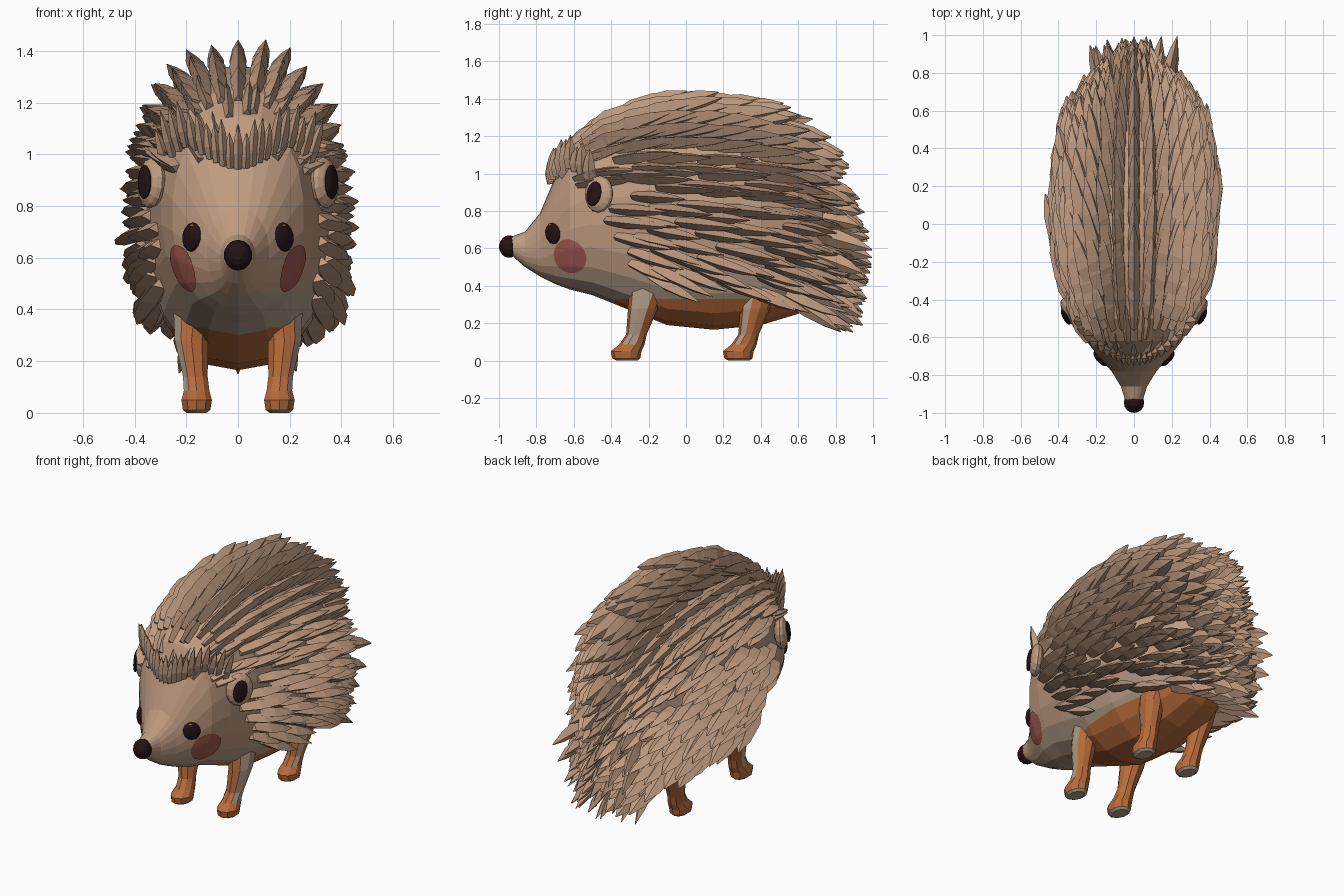
import bpy, bmesh, math, random
from mathutils import Vector, Matrix
from mathutils.bvhtree import BVHTree

random.seed(4)
if "Cube" in bpy.data.objects:
    bpy.data.objects.remove(bpy.data.objects["Cube"], do_unlink=True)


def material(name, rgb):
    m = bpy.data.materials.new(name)
    m.use_nodes = True
    m.diffuse_color = (*rgb, 1)
    m.node_tree.nodes["Principled BSDF"].inputs["Base Color"].default_value = (*rgb, 1)
    return m


TAN = material("tan", (0.52, 0.33, 0.22))
BEIGE = material("beige", (0.46, 0.34, 0.25))
ORANGE = material("orange", (0.48, 0.15, 0.045))
DARK = material("dark_brown", (0.018, 0.006, 0.007))
PINK = material("blush_pink", (0.36, 0.10, 0.08))


def finish(bm, name, mats):
    bmesh.ops.recalc_face_normals(bm, faces=bm.faces)
    me = bpy.data.meshes.new(name)
    bm.to_mesh(me)
    bm.free()
    for m in mats:
        me.materials.append(m)
    ob = bpy.data.objects.new(name, me)
    bpy.context.collection.objects.link(ob)
    return ob


def loft(bm, rings):
    """Skin a list of closed point rings and cap both ends."""
    loops = [[bm.verts.new(p) for p in r] for r in rings]
    n = len(loops[0])
    for a, b in zip(loops, loops[1:]):
        for i in range(n):
            bm.faces.new((a[i], a[(i + 1) % n], b[(i + 1) % n], b[i]))
    bm.faces.new(loops[0])
    bm.faces.new(loops[-1])


def lerp_table(table, t):
    if t <= table[0][0]:
        return table[0][1:]
    for a, b in zip(table, table[1:]):
        if t <= b[0]:
            f = (t - a[0]) / (b[0] - a[0])
            return [p + (q - p) * f for p, q in zip(a[1:], b[1:])]
    return table[-1][1:]


# Body sections: y, underside z, top z, half width
BODY = [(-.94, .57, .66, .045), (-.86, .50, .69, .07), (-.78, .45, .79, .12),
        (-.70, .41, .98, .19), (-.62, .38, 1.15, .255), (-.5, .35, 1.25, .30),
        (-.3, .27, 1.32, .34), (-.1, .19, 1.345, .365), (.15, .165, 1.335, .365),
        (.4, .19, 1.27, .325), (.6, .25, 1.09, .25), (.73, .33, .91, .165), (.82, .45, .70, .07)]


def skin(y, a):
    """Point on the body at station y, angle a measured from the top."""
    lo, hi, w = lerp_table(BODY, y)
    s, c = math.sin(a), math.cos(a)
    return Vector((w * math.copysign(abs(s) ** .85, s), y,
                   (lo + hi) / 2 + (hi - lo) / 2 * math.copysign(abs(c) ** .95, c)))


# Body, cut cleanly along the colour borders
bm = bmesh.new()
loft(bm, [[skin(r[0], math.tau * i / 22) for i in range(22)] for r in BODY])
bmesh.ops.recalc_face_normals(bm, faces=bm.faces)
surface = BVHTree.FromBMesh(bm)
for co, no in (((0, 0, .33), (0, 0, 1)), ((0, 0, .47), (0, 0, 1)), ((0, -.38, 0), (0, 1, 0))):
    bmesh.ops.bisect_plane(bm, geom=bm.verts[:] + bm.edges[:] + bm.faces[:],
                           plane_co=co, plane_no=no)
for f in bm.faces:
    c = f.calc_center_median()
    f.material_index = 2 if c.z < .33 and c.y > -.38 else 1 if c.z < .47 else 0
finish(bm, "body", (TAN, BEIGE, ORANGE))

# Legs: y, z, x, half width, half depth
LEG = [(-.19, .42, .165, .09, .11), (-.23, .28, .18, .068, .08), (-.265, .14, .165, .05, .055),
       (-.29, .085, .16, .052, .068), (-.32, .05, .16, .062, .082), (-.32, .012, .16, .056, .075),
       (-.315, 0, .16, .04, .055)]
for place, shift, back_limit in (("front", 0, .3), ("hind", .6, -.2)):
    for side, sx in (("left", 1), ("right", -1)):
        bm = bmesh.new()
        loft(bm, [[(sx * (x + rx * math.cos(t)), y + shift + ry * math.sin(t), z)
                   for t in (math.tau * (i + .5) / 10 for i in range(10))]
                  for y, z, x, rx, ry in LEG])
        bmesh.ops.recalc_face_normals(bm, faces=bm.faces)
        for f in bm.faces:
            n, c = f.normal, f.calc_center_median()
            outer = n.x * sx > .5 and n.y < back_limit and c.z > .08
            f.material_index = 1 if outer or n.z < -.6 else 0
        finish(bm, f"{place}_leg_{side}", (ORANGE, BEIGE))


def lens(name, centre, normal, size, mat, roll=0):
    """Flattened ball whose thin axis follows the normal."""
    bm = bmesh.new()
    bmesh.ops.create_uvsphere(bm, u_segments=14, v_segments=8, radius=1)
    turn = Vector(normal).to_track_quat('Z', 'Y').to_matrix().to_4x4()
    bm.transform(Matrix.Translation(centre) @ turn @ Matrix.Rotation(roll, 4, 'Z')
                 @ Matrix.Diagonal((*size, 1)))
    finish(bm, name, (mat,))


def blush(name, x, z, radius):
    """Thin round plate that hugs the cheek."""
    hit, n, _, _ = surface.ray_cast(Vector((x, -2, z)), Vector((0, 1, 0)))
    turn = n.to_track_quat('Z', 'Y')
    bm = bmesh.new()
    bmesh.ops.create_grid(bm, x_segments=14, y_segments=14, size=1)
    for v in bm.verts:
        # Round the square grid into a disc
        u, w = v.co.x, v.co.y
        p = Vector((u * math.sqrt(1 - w * w / 2), w * math.sqrt(1 - u * u / 2), 0)) * radius
        q, qn, _, _ = surface.find_nearest(hit + turn @ p)
        v.co = q + qn * .005
    ob = finish(bm, name, (PINK,))
    if ob.data.polygons[0].normal.dot(n) < 0:
        ob.data.flip_normals()


# Face: nose, eyes, cheeks and ears
EAR = Vector((.335, -.465, .89))
lens("nose", (0, -.945, .61), (0, -1, .1), (.055, .06, .055), DARK)
for side, sx in (("left", 1), ("right", -1)):
    hit, n, _, _ = surface.ray_cast(Vector((sx * .178, -2, .68)), Vector((0, 1, 0)))
    lens(f"eye_{side}", hit, n, (.05, .058, .022), DARK, sx * .45)
    lid = hit + n * .014 + Vector((-sx * .012, 0, .043))
    lens(f"eyelid_{side}", lid, n, (.02, .008, .008), ORANGE)
    blush(f"cheek_{side}", sx * .218, .555, .097)
    facing = Vector((sx * .86, -.5, .08)).normalized()
    ear = Vector((sx * EAR.x, EAR.y, EAR.z))
    lens(f"ear_{side}", ear, facing, (.085, .1, .04), TAN)
    lens(f"inner_ear_{side}", ear + facing * .031 + Vector((0, -.012, 0)), facing,
         (.045, .068, .015), DARK, -sx * .2)

# Quills: leaf-shaped blades, standing edge-on to the skin and swept back
LOWER_EDGE = [(-.70, .95), (-.5, .93), (-.42, .62), (-.3, .47), (0, .40),
              (.45, .36), (.6, .30), (.8, .3)]
BLADE = ((0, .75), (.35, 1), (.72, .68), (1, .06))


def quill(bm, base, along, normal, length, depth, thick):
    across = along.cross(normal).normalized()
    up = across.cross(along).normalized()
    if up.dot(normal) < 0:
        up = -up
    rings = []
    for t, w in BLADE:
        c = base + along * (length * t) - up * (.02 * t * t)
        rings.append([c + up * depth * w, c + across * thick * w,
                      c - up * depth * w, c - across * thick * w])
    loft(bm, rings)


bm = bmesh.new()
ROWS = 17
for row in range(ROWS):
    # Rows crowd together where the back is steep, at the brow and rump
    t = row / (ROWS - 1)
    y0 = -.69 + 1.5 * (.45 * t + .55 * (.5 - .5 * math.cos(math.pi * t)))
    cols = max(13, int(33 * min(1, lerp_table(BODY, y0)[2] / .26)))
    for col in range(cols):
        a = math.radians(160) * (2 * (col + .5) / cols - 1)
        # Neat ridges along the crown, looser down the flanks
        flank = abs(a) > .9
        if flank:
            a += .08 * (row % 2) + random.uniform(-.05, .05)
        y = y0 + random.uniform(-.03, .03)
        p = skin(y, a)
        if p.z < lerp_table(LOWER_EDGE, y)[0]:
            continue
        if (Vector((abs(p.x), p.y, p.z)) - EAR).length < .085:
            continue
        back = (skin(y + .04, a) - skin(y - .04, a)).normalized()
        around = (skin(y, a + .05) - skin(y, a - .05)).normalized()
        n = back.cross(around).normalized()
        lo, hi, _ = lerp_table(BODY, y)
        if n.dot(p - Vector((0, y, (lo + hi) / 2))) < 0:
            n = -n
        droop = .06 + max(0, .75 - p.z) * .9
        lift = random.uniform(.24, .38) if flank else random.uniform(.32, .42)
        along = Vector((0, .6, -droop)) + back * .4 + n * lift
        along.normalize()
        # The rump outline rounds off towards the sides and top
        limit = 1 - 3 * p.x ** 2 - .38 * (p.z - .55) ** 2
        length = (.25 if y < -.45 else .33) * random.uniform(.85, 1.12)
        length = min(length, (limit - p.y) / max(along.y, .2) * random.uniform(.9, 1))
        if length < .08:
            continue
        size = (.85 if y < -.5 else 1) * min(1, .4 + length * 2.2)
        quill(bm, p - n * .01, along, n, length, .062 * size, .033 * size)

# Rump cap: whorls of quills closing the back end
for ring, count in ((.0, 1), (.05, 6), (.11, 10), (.17, 14)):
    for i in range(count):
        t = math.tau * (i + ring * 5) / count
        u, w = math.cos(t) * ring, math.sin(t) * ring * 1.5
        p = Vector((u, .79 - ring * .5, .58 + w))
        d = Vector((u * 1.6, 1, -.3 + w * .9)).normalized()
        length = (.998 - 1.2 * ring * ring - p.y) / d.y * random.uniform(.86, 1)
        if i == 0:
            length = (.998 - p.y) / d.y
        quill(bm, p, d, Vector((u, .3, 1)), length, .05, .035)

# Tail tuft hanging behind the hind legs
for i in range(14):
    u = (i % 7 - 3) / 3
    p = Vector((u * .17, .61 - .06 * u * u, .33 + .09 * (i // 7)))
    d = Vector((u * .2, 1, -.55 + .12 * (i // 7))).normalized()
    quill(bm, p, d, Vector((0, .5, 1)), .31 * random.uniform(.8, 1.1), .04, .035)

# Fringe standing up along the brow
for i in range(21):
    u = (i - 10) / 10
    p = skin(-.715 + .2 * u * u, u * 1.2)
    p.z = max(p.z, .9)
    d = Vector((u * .3, -.12, 1)).normalized()
    quill(bm, p, d, Vector((0, -1, .2)), .16 * random.uniform(.8, 1.2), .035, .021)
finish(bm, "quills", (TAN,))
